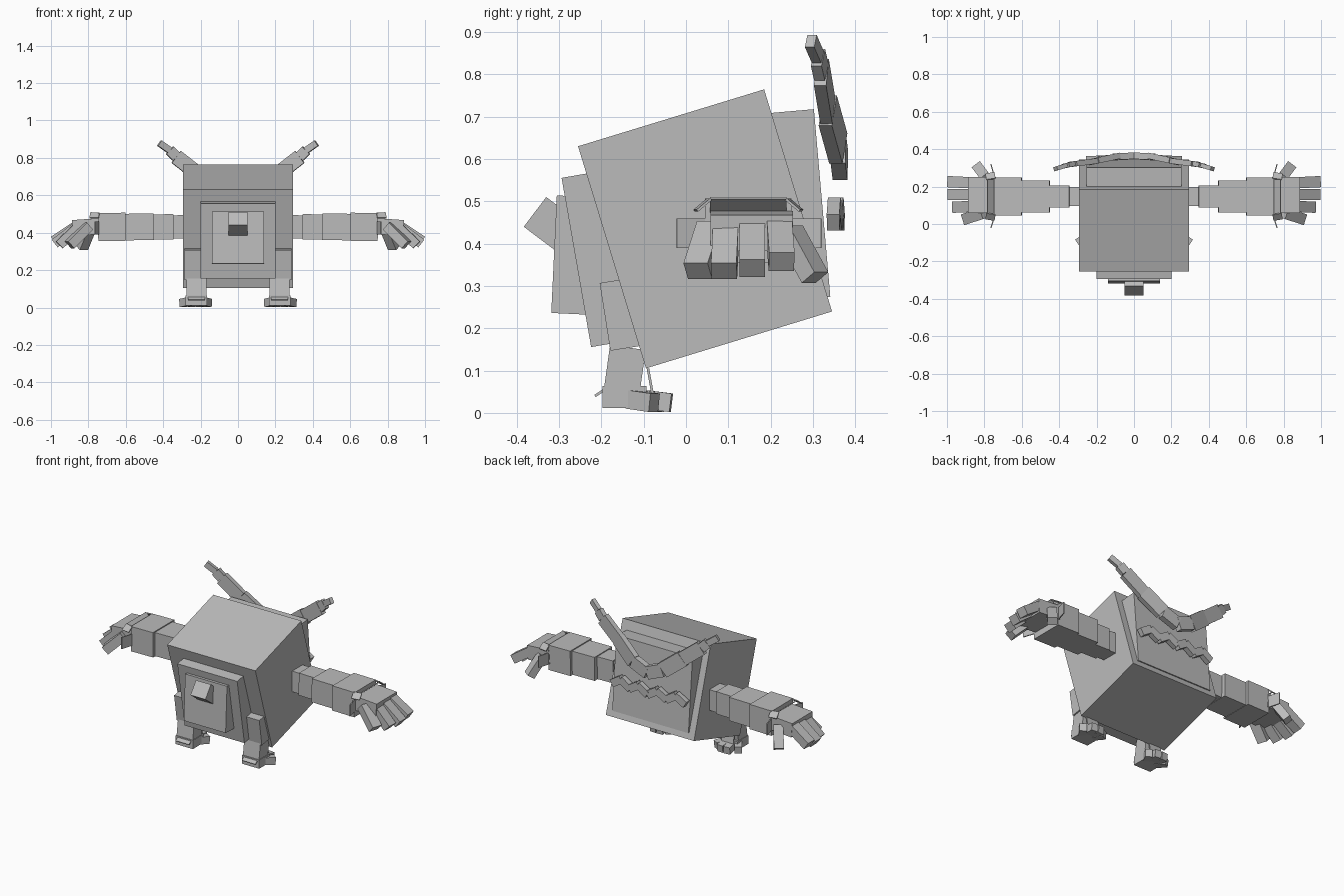
import bpy
import bmesh
from math import radians
from mathutils import Matrix, Vector

if "Cube" in bpy.data.objects:
    bpy.data.objects.remove(bpy.data.objects["Cube"], do_unlink=True)

grey = bpy.data.materials.new("plain_grey")
grey.use_nodes = True
COLOR = (0.5, 0.5, 0.5, 1)
grey.diffuse_color = COLOR
grey.node_tree.nodes["Principled BSDF"].inputs["Base Color"].default_value = COLOR


def make_block(name, matrix, mirrored=False):
    """Unit cube shaped by a matrix, optionally mirrored to the other side."""
    mesh = bpy.data.meshes.new(name)
    bm = bmesh.new()
    bmesh.ops.create_cube(bm, size=1, matrix=matrix)
    bmesh.ops.recalc_face_normals(bm, faces=bm.faces)
    bm.to_mesh(mesh)
    bm.free()
    mesh.materials.append(grey)
    obj = bpy.data.objects.new(name, mesh)
    bpy.context.collection.objects.link(obj)
    if mirrored:
        obj.modifiers.new("mirror", "MIRROR").use_axis[0] = True
    return obj


def box(name, center, size, tilt=0, mirrored=False):
    """Box tilted about the x axis, in degrees."""
    m = (Matrix.Translation(center) @ Matrix.Rotation(radians(tilt), 4, "X")
         @ Matrix.Diagonal((*size, 1)))
    return make_block(name, m, mirrored)


def beam(name, start, end, width, height, up=(0, 0, 1), mirrored=True):
    """Box running from start to end; height lies towards the up direction."""
    a, b = Vector(start), Vector(end)
    along = (b - a).normalized()
    side = Vector(up).cross(along).normalized()
    top = along.cross(side)
    rot = Matrix((along, side, top)).transposed().to_4x4()
    m = (Matrix.Translation((a + b) / 2) @ rot
         @ Matrix.Diagonal(((b - a).length, width, height, 1)))
    return make_block(name, m, mirrored)


# Torso and the stacked plates on both ends
box("body", (0, 0.045, 0.435), (0.59, 0.46, 0.549), 17)
box("face_plate", (0, 0.262, 0.491), (0.51, 0.12, 0.445), 5)
box("front_plate_large", (0, -0.205, 0.365), (0.4, 0.11, 0.406), 9.9)
box("front_plate_small", (0, -0.267, 0.373), (0.28, 0.09, 0.278), -2.7)
box("snout", (0, -0.317, 0.445), (0.1, 0.1, 0.088), -37)

# Tapering brow that climbs from the middle to the outer tips
brow = [(0, 0.365, 0.585), (0.1, 0.36, 0.625), (0.215, 0.335, 0.715),
        (0.33, 0.32, 0.805), (0.365, 0.312, 0.84), (0.42, 0.295, 0.879)]
brow_heights = [0.075, 0.09, 0.08, 0.055, 0.035]
for i, h in enumerate(brow_heights):
    beam(f"brow_{i + 1}", brow[i], brow[i + 1], 0.035 - 0.003 * i, h)

# Zigzag mouth
for i in range(4):
    z0, z1 = (0.45, 0.49) if i % 2 == 0 else (0.49, 0.45)
    beam(f"mouth_{i + 1}", (0.06 * i, 0.36 - 0.003 * i, z0),
         (0.06 * i + 0.065, 0.357 - 0.003 * i, z1), 0.03, 0.045)

# Arm segments grow towards the wrist: inner x, outer x, depth, height
arm = [(0.28, 0.35, 0.1, 0.125), (0.345, 0.455, 0.118, 0.135),
       (0.45, 0.605, 0.17, 0.142), (0.6, 0.748, 0.205, 0.15)]
for i, (x0, x1, depth, height) in enumerate(arm):
    beam(f"arm_segment_{i + 1}", (x0, 0.147, 0.432), (x1, 0.147, 0.43),
         depth, height)

# Flared wrist cuff
beam("cuff_top", (0.745, 0.147, 0.475), (0.785, 0.147, 0.508), 0.18, 0.006)
for name, inner, outer in (("cuff_back", 0.25, 0.32), ("cuff_front", 0.045, -0.022)):
    beam(name, (0.745, inner, 0.425), (0.765, outer, 0.425), 0.006, 0.07)
for name, inner, outer in (("cuff_corner_back", 0.24, 0.272),
                           ("cuff_corner_front", 0.055, 0.023)):
    beam(name, (0.765, inner, 0.505), (0.77, outer, 0.478), 0.05, 0.006)

# Hand with four drooping fingers and a thumb
beam("palm", (0.74, 0.155, 0.435), (0.885, 0.155, 0.425), 0.195, 0.085)
fingers = [((0.8, 0.06, 0.435), (0.9, 0.028, 0.335)),
           ((0.85, 0.095, 0.435), (0.955, 0.09, 0.335)),
           ((0.86, 0.157, 0.435), (0.98, 0.157, 0.342)),
           ((0.86, 0.22, 0.44), (0.984, 0.226, 0.357))]
for i, (a, b) in enumerate(fingers):
    beam(f"finger_{i + 1}", a, b, 0.06, 0.052)
beam("thumb", (0.79, 0.245, 0.43), (0.835, 0.305, 0.32), 0.055, 0.045)

# Legs
box("upper_leg", (0.24, -0.147, 0.234), (0.09, 0.09, 0.162), 9, True)
box("lower_leg", (0.222, -0.145, 0.1), (0.108, 0.085, 0.11), -8, True)
box("foot", (0.222, -0.145, 0.037), (0.115, 0.104, 0.052), 0, True)
beam("ankle_flap_back", (0.222, -0.17, 0.07), (0.222, -0.215, 0.04), 0.09, 0.006)
beam("ankle_flap_front", (0.222, -0.09, 0.105), (0.222, -0.08, 0.05), 0.08, 0.006)
toes = [((0.19, -0.12), (0.157, -0.06)), ((0.208, -0.1), (0.202, -0.035)),
        ((0.242, -0.1), (0.248, -0.035)), ((0.26, -0.13), (0.297, -0.075))]
for i, (a, b) in enumerate(toes):
    beam(f"toe_{i + 1}", (*a, 0.032), (*b, 0.024), 0.04, 0.044)
